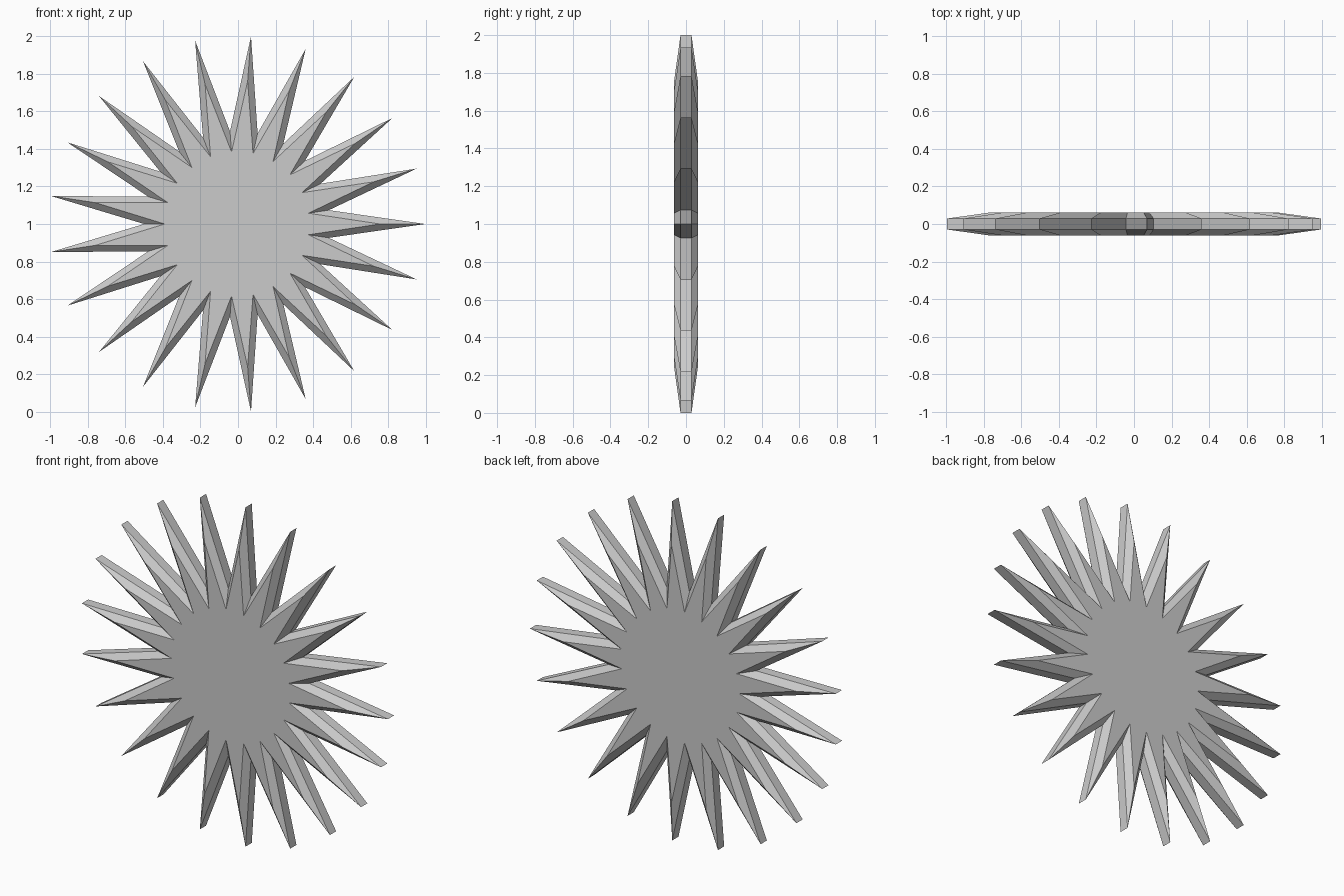
import bpy, bmesh
from math import sin, cos, pi

if "Cube" in bpy.data.objects:
    bpy.data.objects.remove(bpy.data.objects["Cube"])

POINTS = 21
CX, CZ = -0.0056, 1.0


def star_ring(bm, tip, valley, y):
    """One star outline in the xz plane at depth y."""
    ring = []
    for i in range(2 * POINTS):
        r = valley if i % 2 else tip
        a = pi * i / POINTS
        ring.append(bm.verts.new((CX + r * cos(a), y, CZ + r * sin(a))))
    return ring


bm = bmesh.new()
# face, rim, rim, face: a straight rim with a chamfer on both sides
rings = [star_ring(bm, *p) for p in (
    (0.763, 0.385, -0.0625), (1.0028, 0.495, -0.029),
    (1.0028, 0.495, 0.029), (0.763, 0.385, 0.0625))]
n = 2 * POINTS
for a, b in zip(rings, rings[1:]):
    for i in range(n):
        j = (i + 1) % n
        bm.faces.new((a[i], a[j], b[j], b[i]))
# flat front and back
bm.faces.new(rings[0])
bm.faces.new(rings[-1])
bmesh.ops.recalc_face_normals(bm, faces=bm.faces)

mesh = bpy.data.meshes.new("starburst")
bm.to_mesh(mesh)
bm.free()
bpy.context.collection.objects.link(bpy.data.objects.new("starburst", mesh))
